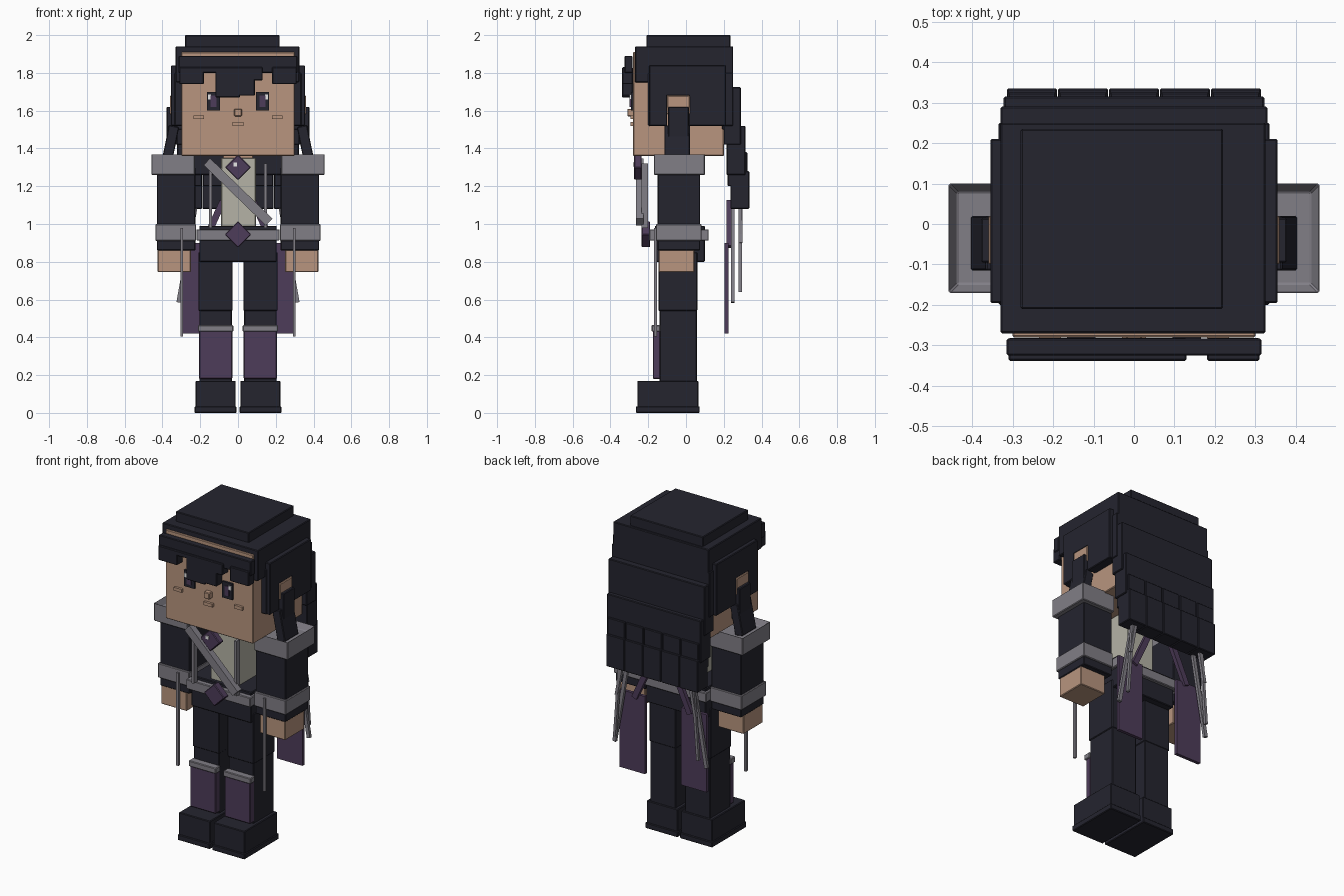
import bpy
import bmesh
import math

default_cube = bpy.data.objects.get("Cube")
if default_cube:
    bpy.data.objects.remove(default_cube, do_unlink=True)


def make_material(name, red, green, blue):
    mat = bpy.data.materials.new(name)
    mat.use_nodes = True
    color = (red, green, blue, 1)
    mat.diffuse_color = color
    mat.node_tree.nodes["Principled BSDF"].inputs["Base Color"].default_value = color
    return mat


dark = make_material("dark navy", .018, .018, .028)
skin = make_material("warm skin", .48, .30, .21)
gray = make_material("steel gray", .22, .21, .24)
purple = make_material("deep purple", .075, .045, .1)
cream = make_material("cream cloth", .46, .45, .38)
white = make_material("soft white", .8, .8, .8)


def box(name, mat, x, y, z, tilt=0, bevel=.004, recess=0):
    """Box between limits, optionally tilted about y, with an optional sunken top."""
    spans = (x, y, z)
    center = [sum(span) / 2 for span in spans]
    size = [abs(span[1] - span[0]) for span in spans]
    bm = bmesh.new()
    bmesh.ops.create_cube(bm, size=1)
    bmesh.ops.scale(bm, vec=size, verts=bm.verts)
    if recess:
        bm.normal_update()
        top = [face for face in bm.faces if face.normal.z > .9]
        bmesh.ops.inset_region(bm, faces=top, thickness=.03, depth=0)
        bmesh.ops.translate(bm, vec=(0, 0, -recess), verts=top[0].verts)
    mesh = bpy.data.meshes.new(name)
    bm.to_mesh(mesh)
    bm.free()
    mesh.materials.append(mat)
    obj = bpy.data.objects.new(name, mesh)
    obj.location = center
    obj.rotation_euler.y = tilt
    bpy.context.collection.objects.link(obj)
    if bevel:
        mod = obj.modifiers.new("soft edge", "BEVEL")
        mod.width = bevel
        mod.segments = 1
    return obj


def pair(name, mat, x, y, z, tilt=0, **options):
    """The same box on both sides of the body."""
    box("left_" + name, mat, x, y, z, tilt, **options)
    box("right_" + name, mat, (-x[1], -x[0]), y, z, -tilt, **options)


def beam(name, mat, start, end, y, width, both=False):
    """Straight strip between two (x, z) points."""
    dx, dz = end[0] - start[0], end[1] - start[1]
    mid_x, mid_z = (start[0] + end[0]) / 2, (start[1] + end[1]) / 2
    half = math.hypot(dx, dz) / 2
    maker = pair if both else box
    maker(name, mat, (mid_x - width / 2, mid_x + width / 2), y,
          (mid_z - half, mid_z + half), math.atan2(dx, dz), bevel=0)


def diamond(name, mat, height, reach, y):
    side = reach / math.sqrt(2)
    box(name, mat, (-side, side), y, (height - side, height + side), math.pi / 4)


# Head and face
box("head", skin, x=(-.3, .3), y=(-.28, .2), z=(1.36, 1.91))
box("neck", skin, x=(-.08, .08), y=(-.11, .05), z=(1.32, 1.38))
pair("ear", skin, x=(.29, .36), y=(-.1, .02), z=(1.58, 1.68))
box("nose", skin, x=(-.02, .02), y=(-.31, -.27), z=(1.57, 1.61))
box("mouth", skin, x=(-.03, .03), y=(-.295, -.27), z=(1.52, 1.54), bevel=0)
pair("cheek", skin, x=(.18, .235), y=(-.295, -.27), z=(1.555, 1.575), bevel=0)
pair("eye", dark, x=(.095, .165), y=(-.292, -.27), z=(1.6, 1.7), bevel=0)
pair("iris", purple, x=(.115, .145), y=(-.298, -.28), z=(1.62, 1.68), bevel=0)
pair("eye_glint", white, x=(.143, .16), y=(-.298, -.28), z=(1.66, 1.685), bevel=0)

# Hair cap and sides
box("hair_top", dark, x=(-.28, .22), y=(-.21, .235), z=(1.92, 2))
box("hair_cap", dark, x=(-.33, .325), y=(-.27, .25), z=(1.75, 1.94))
box("hair_back", dark, x=(-.325, .325), y=(.19, .25), z=(1.5, 1.78))
pair("hair_side_rear", dark, x=(.29, .335), y=(.02, .25), z=(1.52, 1.8))
pair("hair_side_front", dark, x=(.29, .335), y=(-.2, -.1), z=(1.52, 1.8))
pair("hair_panel_top", dark, x=(.3, .355), y=(-.195, .21), z=(1.68, 1.84))
pair("hair_panel_rear", dark, x=(.3, .355), y=(.015, .21), z=(1.52, 1.7))
pair("hair_panel_front", dark, x=(.3, .355), y=(-.195, -.1), z=(1.52, 1.7))
pair("side_lock", dark, x=(.32, .378), y=(-.095, .015), z=(1.42, 1.62))
pair("side_lock_tip", dark, x=(.33, .385), y=(-.115, .02), z=(1.33, 1.52), tilt=-.2)

# Layered back hair ending in five strips
box("back_hair_upper", dark, x=(-.33, .33), y=(.2, .29), z=(1.42, 1.725))
box("back_hair_middle", dark, x=(-.322, .322), y=(.215, .315), z=(1.26, 1.52))
for i in range(5):
    middle = (i - 2) * .126
    box(f"back_strip_upper_{i}", dark, x=(middle - .06, middle + .06),
        y=(.22, .325), z=(1.2, 1.38))
    box(f"back_strip_{i}", dark, x=(middle - .062, middle + .062),
        y=(.235, .335), z=(1.08, 1.28))

# Fringe
box("fringe_band", dark, x=(-.315, .315), y=(-.325, -.283), z=(1.8, 1.89))
fringe = [(-.31, -.18, 1.74), (-.19, -.11, 1.8), (-.12, .01, 1.67),
          (0, .09, 1.68), (.08, .13, 1.76), (.18, .31, 1.74)]
for i, (near, far, bottom) in enumerate(fringe):
    box(f"fringe_lock_{i}", dark, x=(near, far),
        y=(-.338, -.281), z=(bottom, 1.83))

# Torso, straps and gems
box("shirt", cream, x=(-.09, .095), y=(-.14, .06), z=(.96, 1.35))
box("hips", dark, x=(-.205, .205), y=(-.165, .1), z=(.8, .99))
box("belt", gray, x=(-.22, .22), y=(-.195, .12), z=(.912, .972))
pair("chest_cord", gray, x=(.138, .154), y=(-.235, -.2), z=(.98, 1.32), bevel=0)
beam("chest_strap", gray, (-.165, 1.33), (.165, 1.01), (-.265, -.225), .05)
diamond("collar_gem", purple, 1.3, .068, (-.275, -.235))
box("gem_glint", white, x=(-.025, -.005), y=(-.28, -.27), z=(1.305, 1.325), bevel=0)
diamond("belt_gem", purple, .945, .07, (-.235, -.19))

# Arms
pair("sleeve", dark, x=(.225, .43), y=(-.15, .075), z=(.86, 1.3))
pair("shoulder_guard", gray, x=(.228, .458), y=(-.17, .1), z=(1.26, 1.372), recess=.04)
pair("cuff", gray, x=(.222, .438), y=(-.16, .083), z=(.91, 1))
pair("hand", skin, x=(.25, .425), y=(-.145, .045), z=(.745, .87))
pair("cuff_cord", gray, x=(.29, .304), y=(-.17, -.154), z=(.405, .98), bevel=0)

# Legs and boots
pair("thigh", dark, x=(.028, .21), y=(-.145, .06), z=(.54, .85))
pair("shin", dark, x=(.032, .205), y=(-.14, .058), z=(.15, .545))
pair("shin_guard", purple, x=(.03, .206), y=(-.175, -.135), z=(.18, .44))
pair("knee_band", gray, x=(.025, .212), y=(-.182, -.135), z=(.43, .465))
pair("boot", dark, x=(.012, .225), y=(-.258, .065), z=(.01, .17))
pair("boot_sole", dark, x=(.008, .23), y=(-.265, .072), z=(0, .035))

# Hanging ribbons and cords behind
pair("cloth_tail", purple, x=(.125, .298), y=(.205, .225), z=(.42, .9), bevel=0)
beam("ribbon", purple, (.08, 1.12), (.19, .88), (.215, .24), .035, both=True)
beam("outer_cord", gray, (.22, 1.12), (.315, .585), (.238, .256), .022, both=True)
beam("inner_cord", gray, (.25, 1.12), (.285, .64), (.278, .296), .016, both=True)
beam("short_cord", gray, (.23, 1.12), (.27, .9), (.282, .3), .018, both=True)
